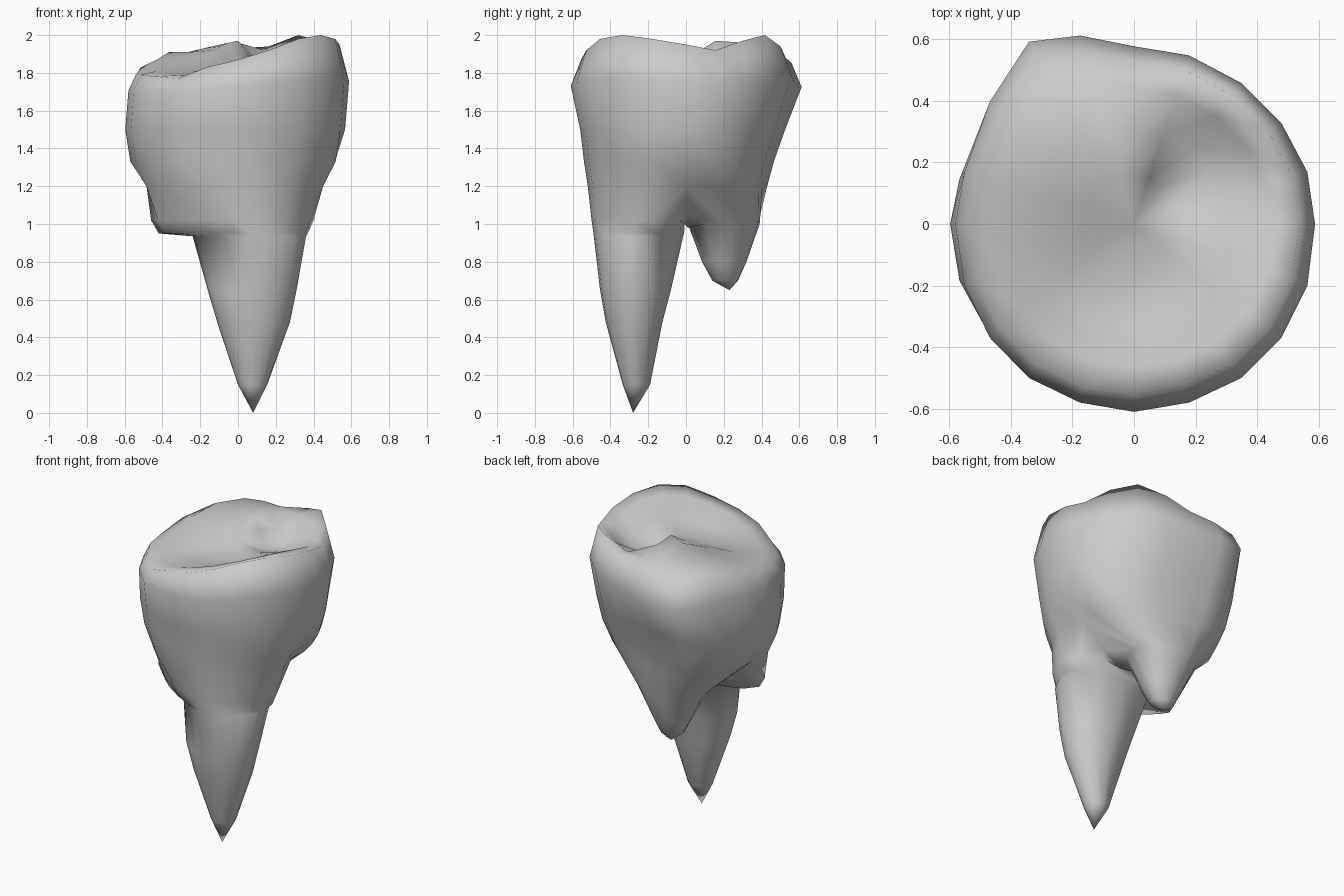
import bpy, bmesh
from math import cos, sin, radians, copysign

if "Cube" in bpy.data.objects:
    bpy.data.objects.remove(bpy.data.objects["Cube"])

bm = bmesh.new()

# plan outline of the crown, counter-clockwise from +x
OUTLINE = [(.59, 0), (.565, .17), (.48, .33), (.35, .46), (.18, .55), (0, .58), (-.18, .615),
           (-.35, .595), (-.48, .40), (-.565, .17), (-.595, 0), (-.565, -.2), (-.48, -.37),
           (-.35, -.5), (-.18, -.58), (0, -.61), (.18, -.58), (.35, -.5), (.48, -.37), (.565, -.2)]
# heights at each outline point: biting rim, then three rings further inward
RIM = [1.95, 1.92, 1.97, 2.0, 1.94, 1.88, 1.85, 1.83, 1.86, 1.83,
       1.79, 1.79, 1.78, 1.77, 1.83, 1.87, 1.92, 1.98, 2.0, 1.98]
OUTER = [1.94, 1.90, 1.90, 1.92, 1.92, 1.93, 1.92, 1.91, 1.91, 1.87,
         1.83, 1.81, 1.79, 1.79, 1.83, 1.87, 1.91, 1.95, 1.97, 1.97]
MIDDLE = [1.88, 1.84, 1.81, 1.81, 1.87, 1.96, 1.95, 1.93, 1.91, 1.88,
          1.85, 1.83, 1.81, 1.81, 1.82, 1.83, 1.85, 1.87, 1.89, 1.90]
INNER = [1.84, 1.82, 1.81, 1.83, 1.90, 1.97, 1.96, 1.94, 1.92, 1.89,
         1.87, 1.85, 1.83, 1.82, 1.82, 1.82, 1.82, 1.83, 1.84, 1.85]


def bridge_rings(a, b):
    for i in range(len(a)):
        j = (i + 1) % len(a)
        bm.faces.new((a[i], a[j], b[j], b[i]))


def fan(ring, tip):
    v = bm.verts.new(tip)
    for i in range(len(ring)):
        bm.faces.new((ring[i], ring[(i + 1) % len(ring)], v))


# biting surface: rings running inward from the rim to the central pit
def top_ring(s, heights):
    return [bm.verts.new((x * s, y * s, h)) for (x, y), h in zip(OUTLINE, heights)]


rim = top_ring(.91, RIM)
prev = rim
for s, heights in [(.76, OUTER), (.52, MIDDLE), (.27, INNER)]:
    ring = top_ring(s, heights)
    bridge_rings(prev, ring)
    prev = ring
fan(prev, (0, 0, 1.87))

# crown wall: z, left, right, front and back reach, with grooves above the fork
prev = rim
WALL = [(1.74, .58, .588, .61, .612), (1.5, .597, .567, .56, .525),
        (1.33, .57, .54, .54, .465), (1.2, .51, .47, .52, .43)]
GROOVE = {(2, 0): .95, (2, 1): .96, (3, 0): .84, (3, 1): .9, (3, 10): .95}
for k, (z, xl, xr, yf, yb) in enumerate(WALL):
    ring = []
    for i, ((x, y), h) in enumerate(zip(OUTLINE, RIM)):
        g = GROOVE.get((k, i), 1)
        px = x * (xr / .59 if x > 0 else xl / .595) * g
        py = y * (yb / .615 if y > 0 else yf / .61)
        ring.append(bm.verts.new((px, py, z + (.3 * (h - 1.9) if k == 0 else 0))))
    bridge_rings(prev, ring)
    prev = ring

# fork between the roots splits the last ring into two loops
half = len(OUTLINE) // 2
fork = [bm.verts.new((.40 - .88 * (i + 1) / 6, .01, z))
        for i, z in enumerate((1.06, .98, 1.0, 1.09, 1.18))]
front_loop = prev[half:] + [prev[0]] + fork
back_loop = prev[:half + 1] + fork[::-1]


def power(v, p):
    return copysign(abs(v) ** p, v)


# root: z, left, right, front, back of each section (optionally the section
# centre, for sections pinched towards the front left), then the tip
def root(loop, start, sections, tip):
    angles = [start + 180 * i / half for i in range(half + 1)]
    angles += [start + 180 + 30 * i for i in range(1, 6)]
    ring = loop
    for z, x0, x1, y0, y1, *centre in sections:
        cx, cy = centre or ((x0 + x1) / 2, (y0 + y1) / 2)
        new = []
        for a in angles:
            c, s = cos(radians(a)), sin(radians(a))
            p = 1.5 if centre and c < 0 and s < 0 else 1
            new.append(bm.verts.new((cx + (x1 - cx if c > 0 else cx - x0) * power(c, p),
                                     cy + (y1 - cy if s > 0 else cy - y0) * power(s, p), z)))
        bridge_rings(ring, new)
        ring = new
    fan(ring, tip)


root(front_loop, 180,
     [(1.02, -.46, .40, -.50, -.005, .05, -.17), (.95, -.42, .37, -.49, -.01, .06, -.17),
      (.935, -.24, .36, -.488, -.015, .06, -.22), (.65, -.16, .31, -.455, -.08),
      (.48, -.11, .275, -.425, -.125), (.15, 0, .155, -.335, -.19)],
     (.08, -.28, 0))
root(back_loop, 0,
     [(1.0, -.27, .18, .01, .39), (.8, -.17, .08, .085, .32), (.7, -.12, .03, .14, .275)],
     (-.05, .23, .65))

bmesh.ops.recalc_face_normals(bm, faces=bm.faces[:])
mesh = bpy.data.meshes.new("tooth")
bm.to_mesh(mesh)
bm.free()
tooth = bpy.data.objects.new("tooth", mesh)
bpy.context.collection.objects.link(tooth)
bpy.context.view_layer.objects.active = tooth
tooth.select_set(True)
bpy.ops.object.shade_smooth_by_angle(angle=radians(120))
